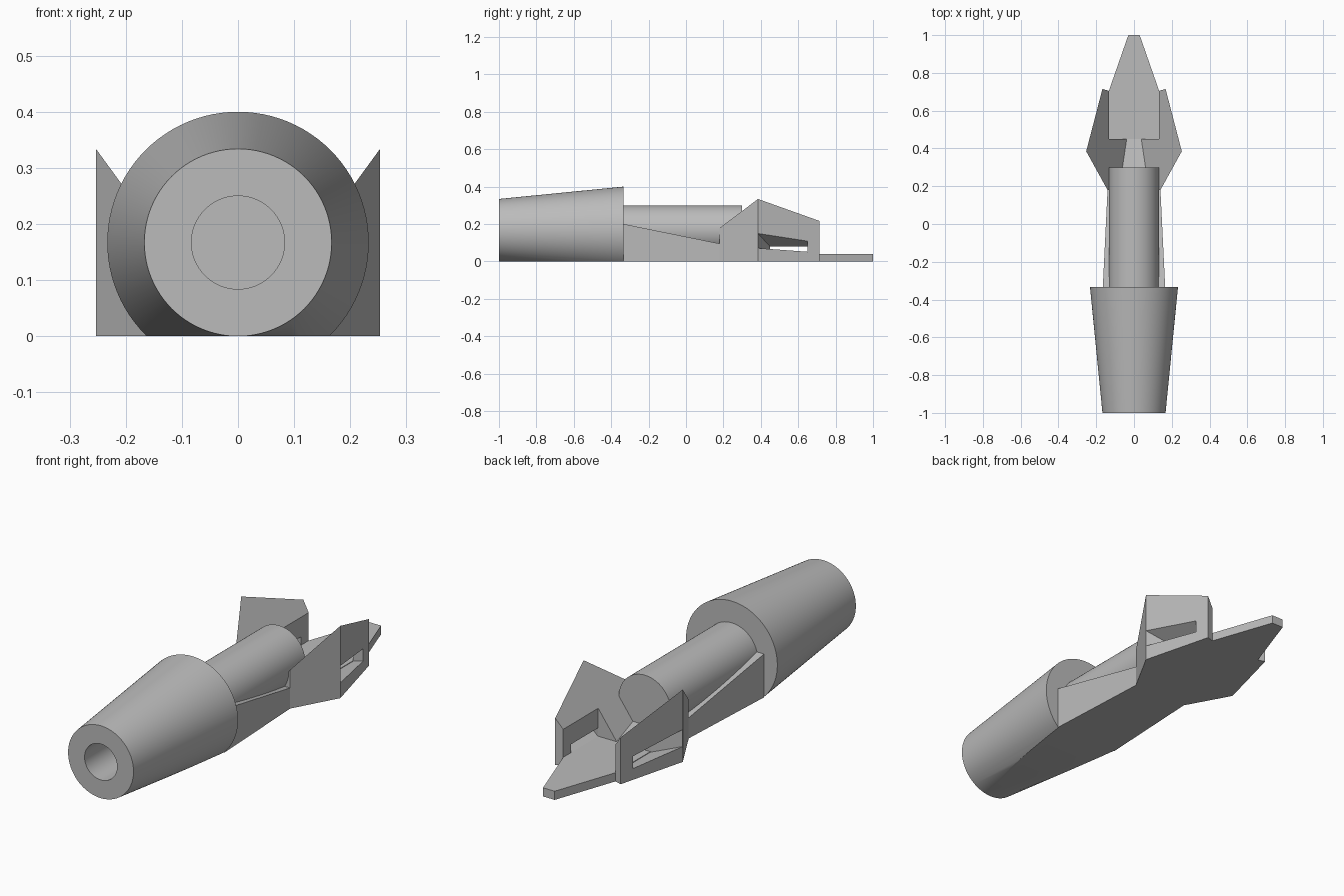
import bpy, bmesh, math
from mathutils import Vector, Matrix

cube = bpy.data.objects.get("Cube")
if cube:
    bpy.data.objects.remove(cube, do_unlink=True)

grey = bpy.data.materials.new("plain grey")
grey.use_nodes = True
colour = (0.5, 0.5, 0.5, 1)
grey.diffuse_color = colour
grey.node_tree.nodes["Principled BSDF"].inputs["Base Color"].default_value = colour

AXIS = 0.167      # height of the barrel axis
SHOULDER = -0.333  # where the grip meets the barrel
PLATE = 0.04


def finish(name, bm):
    bmesh.ops.recalc_face_normals(bm, faces=bm.faces)
    mesh = bpy.data.meshes.new(name)
    bm.to_mesh(mesh)
    bm.free()
    ob = bpy.data.objects.new(name, mesh)
    bpy.context.collection.objects.link(ob)
    mesh.materials.append(grey)
    return ob


def lathe(name, profile):
    """Turn (radius, y) points round the barrel axis, trimmed flat at the ground."""
    bm = bmesh.new()
    verts = [bm.verts.new((r, y, AXIS)) for r, y in profile]
    edges = [bm.edges.new(pair) for pair in zip(verts, verts[1:])]
    bmesh.ops.spin(bm, geom=verts + edges, cent=(0, 0, AXIS), axis=(0, 1, 0),
                   angle=math.tau, steps=96)
    bmesh.ops.remove_doubles(bm, verts=bm.verts, dist=0.0001)
    cut = bmesh.ops.bisect_plane(bm, geom=bm.verts[:] + bm.edges[:] + bm.faces[:],
                                 plane_co=(0, 0, 0), plane_no=(0, 0, -1), clear_outer=True)
    rim = [e for e in bm.edges if e.is_boundary]
    if rim:
        bmesh.ops.holes_fill(bm, edges=rim)
    ob = finish(name, bm)
    bpy.ops.object.select_all(action='DESELECT')
    ob.select_set(True)
    bpy.context.view_layer.objects.active = ob
    bpy.ops.object.shade_smooth_by_angle(angle=math.radians(30))
    return ob


def prism(name, plan, top, bottom=lambda x, y: 0):
    """Extrude a plan outline between two height rules."""
    bm = bmesh.new()
    low = [bm.verts.new((x, y, bottom(x, y))) for x, y in plan]
    high = [bm.verts.new((x, y, top(x, y))) for x, y in plan]
    bm.faces.new(low)
    bm.faces.new(high)
    for i in range(len(plan)):
        j = (i + 1) % len(plan)
        bm.faces.new((low[i], low[j], high[j], high[i]))
    return finish(name, bm)


def both_sides(half):
    return half + [(-x, y) for x, y in reversed(half)]


# Tapered grip with a round bore, and the straight barrel
lathe("tapered_grip", [(0, -0.4), (0.083, -0.4), (0.083, -1), (0.167, -1),
                       (0.233, SHOULDER), (0, SHOULDER)])
lathe("barrel", [(0, SHOULDER), (0.133, SHOULDER), (0.133, 0.3), (0, 0.3)])

# Sloping cradle under the barrel
prism("cradle", both_sides([(0.165, SHOULDER), (0.14, 0.18), (0.13, 0.45)]),
      lambda x, y: 0.2 - (y - SHOULDER) * 0.16 / 0.783)

# Flat pointed nose plate
prism("nose_plate", both_sides([(0.133, 0.45), (0.133, 0.705), (0.03, 1)]),
      lambda x, y: PLATE)

# Side wings, with tops sloping down towards the middle and a flared slot
wing_plan = [(0.14, 0.18), (0.253, 0.385), (0.167, 0.715), (0.133, 0.705),
             (0.133, 0.45), (0.02, 0.45), (0.02, 0.18)]
slot_plan = [(0.29, 0.365), (0.29, 0.65), (0.12, 0.65), (0.12, 0.457)]
for side, name in ((1, "left_wing"), (-1, "right_wing")):
    wing = prism(name, [(side * x, y) for x, y in wing_plan],
                 lambda x, y: 1.37 * abs(x) - 0.013)
    cutter = prism("slot_cutter", [(side * x, y) for x, y in slot_plan],
                   lambda x, y: 0.59 * abs(x), lambda x, y: 0.28 * abs(x))
    cutter.hide_render = True
    cut = wing.modifiers.new("slot", 'BOOLEAN')
    cut.operation = 'DIFFERENCE'
    cut.solver = 'EXACT'
    cut.object = cutter
    bpy.context.view_layer.objects.active = wing
    bpy.ops.object.modifier_apply(modifier=cut.name)
    bpy.data.objects.remove(cutter, do_unlink=True)
